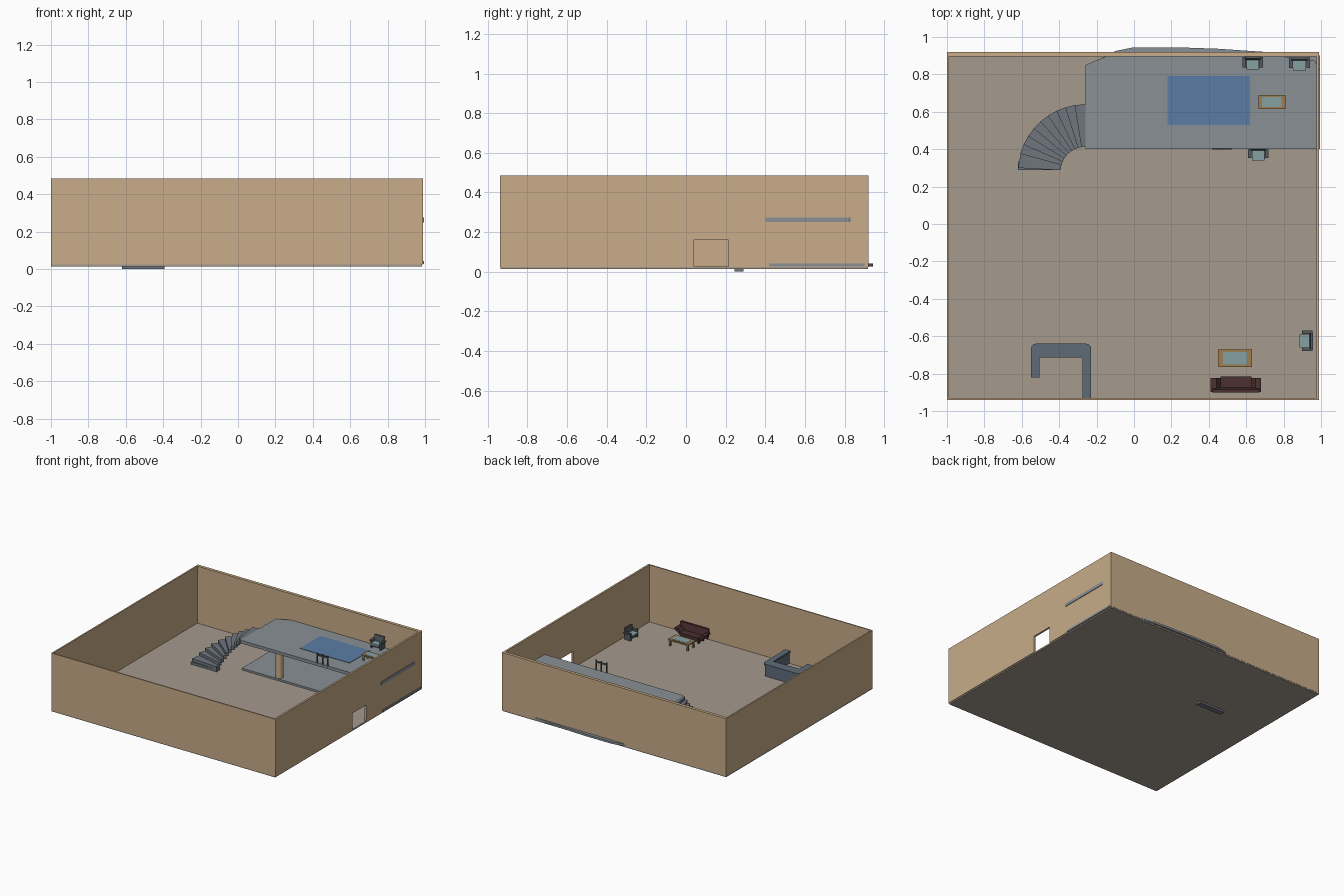
import bpy, math
from mathutils import Matrix

if "Cube" in bpy.data.objects:
    bpy.data.objects.remove(bpy.data.objects["Cube"])


def mat(name, r, g, b, a=1.0):
    m = bpy.data.materials.new(name)
    m.diffuse_color = (r ** 2.2, g ** 2.2, b ** 2.2, a)
    m.use_nodes = True
    m.node_tree.nodes["Principled BSDF"].inputs["Base Color"].default_value = m.diffuse_color
    return m


TAN = mat("wall_tan", .78, .67, .53)
FLOOR = mat("floor_taupe", .64, .60, .55)
SLATE = mat("slate", .53, .56, .58)
STEP = mat("step_grey", .43, .46, .49)
BLUE = mat("rug_blue", .36, .49, .64)
BAR = mat("bar_blue", .37, .42, .47)
WOOD = mat("wood", .62, .49, .31)
TEAL = mat("teal", .52, .62, .62)
DARK = mat("dark_frame", .34, .36, .38)
RED = mat("sofa_red", .30, .20, .20)


def mesh(name, verts, faces, m):
    me = bpy.data.meshes.new(name)
    me.from_pydata(verts, [], faces)
    me.materials.append(m)
    ob = bpy.data.objects.new(name, me)
    bpy.context.collection.objects.link(ob)
    return ob


def prism(name, pts, lo, hi, m, axis="z"):
    """Extrude a counter-clockwise outline along an axis (x: pts are y,z; y: pts are z,x)."""
    def place(a, b, c):
        return {"z": (a, b, c), "x": (c, a, b), "y": (b, c, a)}[axis]
    n = len(pts)
    verts = [place(*p, lo) for p in pts] + [place(*p, hi) for p in pts]
    faces = [tuple(range(n))[::-1], tuple(range(n, 2 * n))]
    faces += [(i, (i + 1) % n, n + (i + 1) % n, n + i) for i in range(n)]
    return mesh(name, verts, faces, m)


def box(name, x0, x1, y0, y1, z0, z1, m):
    return prism(name, [(x0, y0), (x1, y0), (x1, y1), (x0, y1)], z0, z1, m)


def arc(cx, cy, r, a0, a1, n):
    return [(cx + r * math.cos(math.radians(a0 + (a1 - a0) * i / n)),
             cy + r * math.sin(math.radians(a0 + (a1 - a0) * i / n))) for i in range(n + 1)]


def place_all(obs, x, y, z, turn=0):
    for ob in obs:
        ob.matrix_world = Matrix.Translation((x, y, z)) @ Matrix.Rotation(math.radians(turn), 4, "Z")


GROUND, UPPER = .027, .275

# Room shell: floor, three joined walls, right wall with doorway
box("floor", -1, .985, -.935, .918, .015, GROUND, FLOOR)
prism("outer_walls", [(.975, -.94), (.975, -.93), (-.988, -.93), (-.988, .895), (.975, .895),
                      (.975, .92), (-1, .92), (-1, -.94)][::-1], .025, .485, TAN)
prism("door_wall", [(-.94, .025), (.04, .025), (.04, .16), (.215, .16), (.215, .025),
                    (.92, .025), (.92, .485), (-.94, .485)], .975, .99, TAN, "x")

# Low stage and mezzanine deck
prism("lower_stage", [(-.26, .42), (.995, .42), (.995, .9), (.7, .92), (.45, .937), (.22, .945),
                      (0, .945), (-.1, .925), (-.26, .84)], .026, .042, SLATE)
prism("upper_deck", [(-.26, .4), (.995, .4), (.995, .82), (.965, .875), (.76, .9), (-.14, .9),
                     (-.26, .85)], .25, UPPER, SLATE)
prism("deck_column", arc(.05, .455, .03, 0, 337.5, 15), .04, .25, TAN)
box("deck_rug", .18, .62, .53, .79, UPPER, .278, BLUE)

# Short rail on the deck edge
for x in (.42, .466, .512):
    box("rail_post", x, x + .008, .398, .406, .26, .355, DARK)
box("rail_top", .42, .52, .397, .407, .335, .345, DARK)

# Curved stair: two straight treads, then a fan of wedges
CX, CY, RI, RO, N = -.26, .28, .133, .36, 12
RISE = UPPER / N
for i in range(N):
    z0 = max(0, i * RISE - .004)
    if i < 2:
        y0 = .245 + .043 * i
        outline = [(-.62, y0), (-.392, y0), (-.392, y0 + .045), (-.62, y0 + .045)]
    else:
        a0 = 180 - (i - 1) * 90 / (N - 1)
        a1 = 180 - i * 90 / (N - 1) if i < N - 1 else 90
        a0 += 1 if i > 2 else 5
        outline = arc(CX, CY, RI, a0, a1, 1) + arc(CX, CY, RO, a1, a0, 1)
    prism("stair_tread", outline[::-1] if i >= 2 else outline, z0, max(.018, (i + 1) * RISE), STEP)


# Bar counter: U plan with two rounded outer corners
def bar_plan(d):
    return ([(-.23 - d, -.93), ] + arc(-.255, -.665, .025 - d, 0, 90, 4)
            + arc(-.525, -.665, .025 - d, 90, 180, 4)
            + [(-.55 + d, -.82 + d), (-.505 - d, -.82 + d), (-.505 - d, -.715 + d),
               (-.275 + d, -.715 + d), (-.275 + d, -.93)])


prism("bar_body", bar_plan(.008), GROUND, .115, BAR)
prism("bar_top", bar_plan(0), .115, .128, BAR)


# Armchair facing -y, origin at its floor centre
def armchair(x, y, z, turn=0):
    obs = [box("chair_base", -.035, .035, -.028, .03, .018, .032, DARK),
           box("chair_seat", -.034, .034, -.035, .022, .032, .044, TEAL)]
    obs.append(prism("chair_back", [(.016, .03), (.028, .03), (.036, .09), (.024, .09)],
                     -.042, .042, DARK, "x"))
    for s in (-1, 1):
        a, b = sorted((s * .036, s * .055))
        obs.append(box("chair_arm", a, b, -.022, .034, .05, .06, DARK))
        a, b = sorted((s * .036, s * .046))
        obs.append(box("chair_side", a, b, -.022, .03, 0, .05, DARK))
    place_all(obs, x, y, z, turn)


armchair(.635, .86, UPPER)
armchair(.885, .855, UPPER)
armchair(.665, .375, GROUND)
armchair(.92, -.625, GROUND, -90)


# Coffee table: framed top with inset glass, four legs and a rail pair
def table(x, y, z, w, d, h):
    obs = [box("table_frame", -w, w, -d, d, h - .01, h, WOOD),
           box("table_glass", -w * .72, w * .72, -d * .7, d * .7, h - .008, h + .002, TEAL)]
    for sx in (-1, 1):
        for sy in (-1, 1):
            cx, cy = sx * (w - .012), sy * (d - .012)
            obs.append(box("table_leg", cx - .006, cx + .006, cy - .006, cy + .006, 0, h - .01, WOOD))
    place_all(obs, x, y, z)


table(.54, -.717, GROUND, .09, .047, .055)
table(.737, .652, UPPER, .072, .038, .05)

# Sofa facing +y with flared arms and raked back
sofa = [box("sofa_base", -.085, .085, -.035, .035, .015, .035, RED),
        box("sofa_cushion", -.083, .083, -.022, .043, .035, .05, RED),
        prism("sofa_back", [(-.028, .03), (-.012, .03), (-.026, .105), (-.043, .105)],
              -.125, .125, RED, "x")]
for s in (-1, 1):
    side = [(.015, s * .07), (.035, s * .07), (.075, s * .105), (.075, s * .135), (.065, s * .135)]
    sofa.append(prism("sofa_arm", side if s > 0 else side[::-1], -.04, .035, RED, "y"))
    for y in (-.03, .025):
        a, b = sorted((s * .068, s * .08))
        sofa.append(box("sofa_leg", a, b, y - .006, y + .006, 0, .016, RED))
place_all(sofa, .545, -.858, GROUND)

# Consistent outward normals
import bmesh
for ob in bpy.data.objects:
    bm = bmesh.new()
    bm.from_mesh(ob.data)
    bmesh.ops.recalc_face_normals(bm, faces=bm.faces[:])
    bm.to_mesh(ob.data)
    bm.free()
